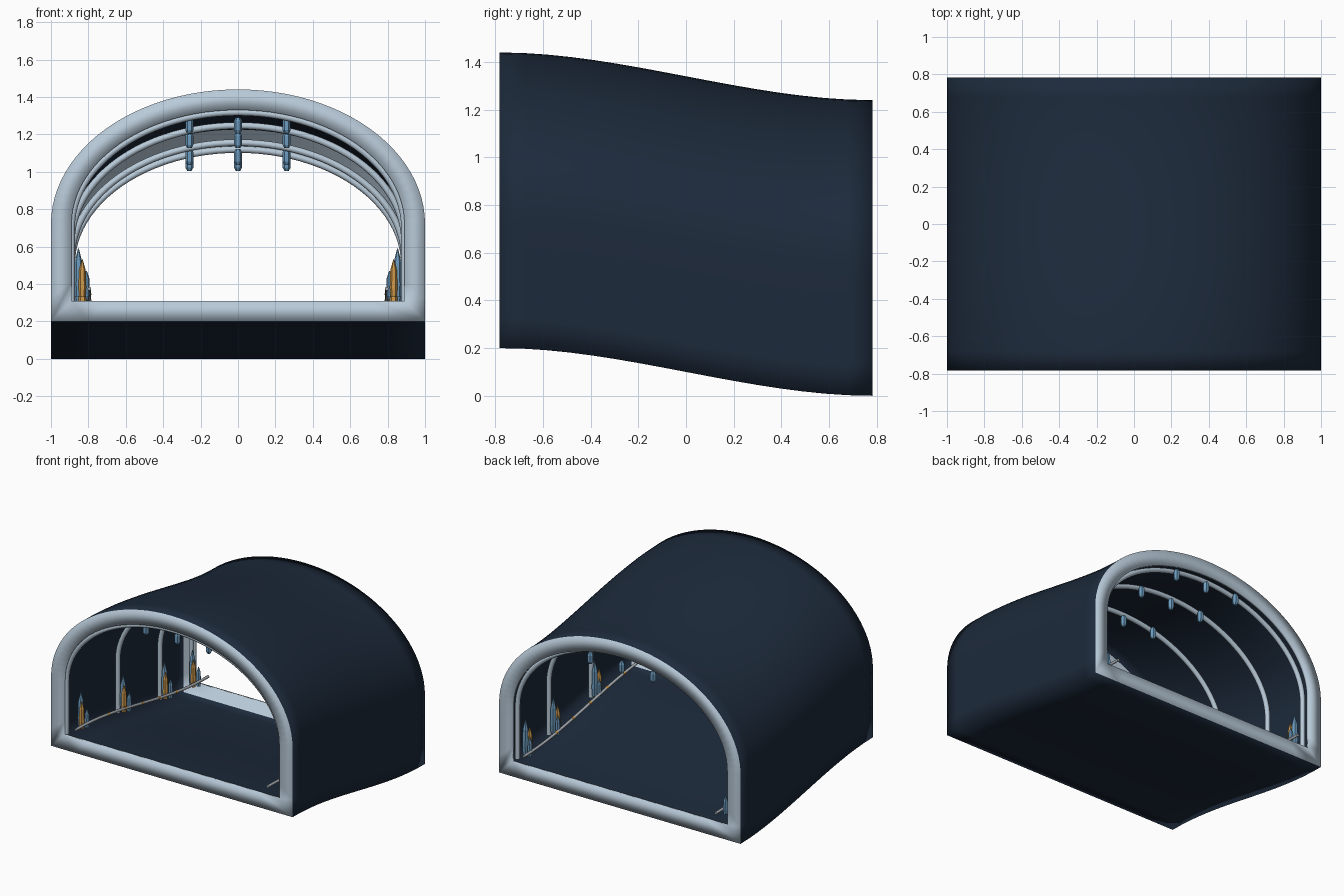
import bpy, bmesh, math

cube = bpy.data.objects.get("Cube")
if cube:
    bpy.data.objects.remove(cube, do_unlink=True)

END = 0.783       # half length of the tunnel
FRAME = 0.11      # width of the pale frame at each mouth
LIP = END - 0.02  # back of the frame
SKIN = 0.015      # thickness of the shell between the frames


def material(name, rgb):
    m = bpy.data.materials.new(name)
    m.use_nodes = True
    m.diffuse_color = (*rgb, 1)
    bsdf = next(n for n in m.node_tree.nodes if n.type == 'BSDF_PRINCIPLED')
    bsdf.inputs["Base Color"].default_value = (*rgb, 1)
    return m


NAVY = material("dark navy", (0.012, 0.023, 0.044))
PALE = material("pale steel", (0.48, 0.59, 0.69))
BLUE = material("crystal blue", (0.15, 0.33, 0.52))
AMBER = material("amber", (0.62, 0.32, 0.07))
GREY = material("rail grey", (0.42, 0.45, 0.48))


def slope(y):
    """Height of the tunnel base: an eased descent from front to back."""
    t = min(1, max(0, (y + END) / (2 * END)))
    return 0.2 * (1 - t * t * (3 - 2 * t))


def arch(a, top, base, spring=0.52):
    """Wall, half ellipse and wall, from the +x foot to the -x foot."""
    b = top - spring
    wall = [(a, base + (spring - base) * i / 4) for i in range(4)]
    curve = [(a * math.cos(math.pi * i / 48), spring + b * math.sin(math.pi * i / 48))
             for i in range(49)]
    return wall + curve + [(-x, z) for x, z in reversed(wall)]


def section(inset):
    a = 1 - inset
    floor = [(-a + 2 * a * i / 10, inset) for i in range(1, 10)]
    return arch(a, 1.24 - inset, inset) + floor


def mesh_object(name, bm, mats, smooth=False):
    bmesh.ops.recalc_face_normals(bm, faces=bm.faces[:])
    for f in bm.faces:
        f.smooth = smooth
    me = bpy.data.meshes.new(name)
    bm.to_mesh(me)
    bm.free()
    for m in mats:
        me.materials.append(m)
    ob = bpy.data.objects.new(name, me)
    bpy.context.collection.objects.link(ob)


def tube(name, points, radius, mat):
    cu = bpy.data.curves.new(name, 'CURVE')
    cu.dimensions = '3D'
    cu.bevel_depth = radius
    cu.bevel_resolution = 2
    cu.use_fill_caps = True
    sp = cu.splines.new('POLY')
    sp.points.add(len(points) - 1)
    for p, co in zip(sp.points, points):
        p.co = (*co, 1)
    sp.use_smooth = True
    cu.materials.append(mat)
    bpy.context.collection.objects.link(bpy.data.objects.new(name, cu))


def crystal(name, x, y, z, rings, mat):
    """Six-sided faceted crystal from (radius, height) rings."""
    bm = bmesh.new()
    loops = [[bm.verts.new((x + r * math.cos(math.pi * k / 3),
                            y + r * math.sin(math.pi * k / 3), z + h))
              for k in range(6)] for r, h in rings]
    for lo, hi in zip(loops, loops[1:]):
        for k in range(6):
            n = (k + 1) % 6
            bm.faces.new((lo[k], lo[n], hi[n], hi[k]))
    bm.faces.new(loops[0])
    bm.faces.new(loops[-1])
    mesh_object(name, bm, [mat])


# Tunnel shell: thin navy skin with a broad pale frame closing in each mouth.
# Each ring is (y, inset, is the strip to the next ring pale)
steps = [-0.68 + 1.36 * i / 14 for i in range(15)]
rings = [(y, 0, False) for y in [-END] + steps] + [(END, 0, True)]
rings += [(END, FRAME, True), (LIP, FRAME, True)]
rings += [(y, SKIN, False) for y in [LIP] + steps[::-1]]
rings += [(-LIP, SKIN, True), (-LIP, FRAME, True), (-END, FRAME, True)]
bm = bmesh.new()
loops = [[bm.verts.new((x, y, z + slope(y))) for x, z in section(inset)]
         for y, inset, pale in rings]
for j, (y, inset, pale) in enumerate(rings):
    a, b = loops[j], loops[(j + 1) % len(loops)]
    for k in range(len(a)):
        n = (k + 1) % len(a)
        bm.faces.new((a[k], a[n], b[n], b[k])).material_index = int(pale)
mesh_object("tunnel_shell", bm, [NAVY, PALE], smooth=True)

# Arched ribs, with three hanging crystals beside each
hanging = [(0.012, 0), (0.022, 0.018), (0.022, 0.065), (0.013, 0.085)]
for i, y in enumerate((-0.755, -0.15, 0.35, 0.72)):
    tube(f"rib_{i}", [(x, y, z + slope(y)) for x, z in arch(0.89, 1.118, FRAME, 0.5)],
         0.018, PALE)
    v = y + 0.04
    for k, x in enumerate((-0.26, 0, 0.26)):
        crystal(f"hanging_crystal_{i}_{k}", x, v, 1.005 + slope(v), hanging, BLUE)

# Crystal clusters and a handrail along each wall
CLUSTER = [(0.853, 0.0, 0.26, 0.024, BLUE), (0.832, -0.02, 0.2, 0.021, AMBER),
           (0.81, 0.01, 0.14, 0.018, BLUE)]
for s, side in ((1, "left"), (-1, "right")):
    for i, y in enumerate((-0.64, -0.14, 0.35, 0.68)):
        for k, (x, dy, h, r, mat) in enumerate(CLUSTER):
            shape = [(r * 0.8, 0), (r, h * 0.25), (r * 0.85, h * 0.72), (0.002, h)]
            crystal(f"{side}_wall_crystal_{i}_{k}", s * x, y + dy,
                    0.135 + slope(y), shape, mat)
    path = [-END + 2 * END * i / 24 for i in range(25)]
    tube(f"{side}_handrail", [(s * 0.795, y, 0.175 + slope(y)) for y in path], 0.01, GREY)
    for i in range(5):
        y = -0.4 + 0.2 * i
        tube(f"{side}_rail_collar_{i}",
             [(s * 0.795, v, 0.175 + slope(v)) for v in (y - 0.01, y + 0.01)], 0.0115, AMBER)
